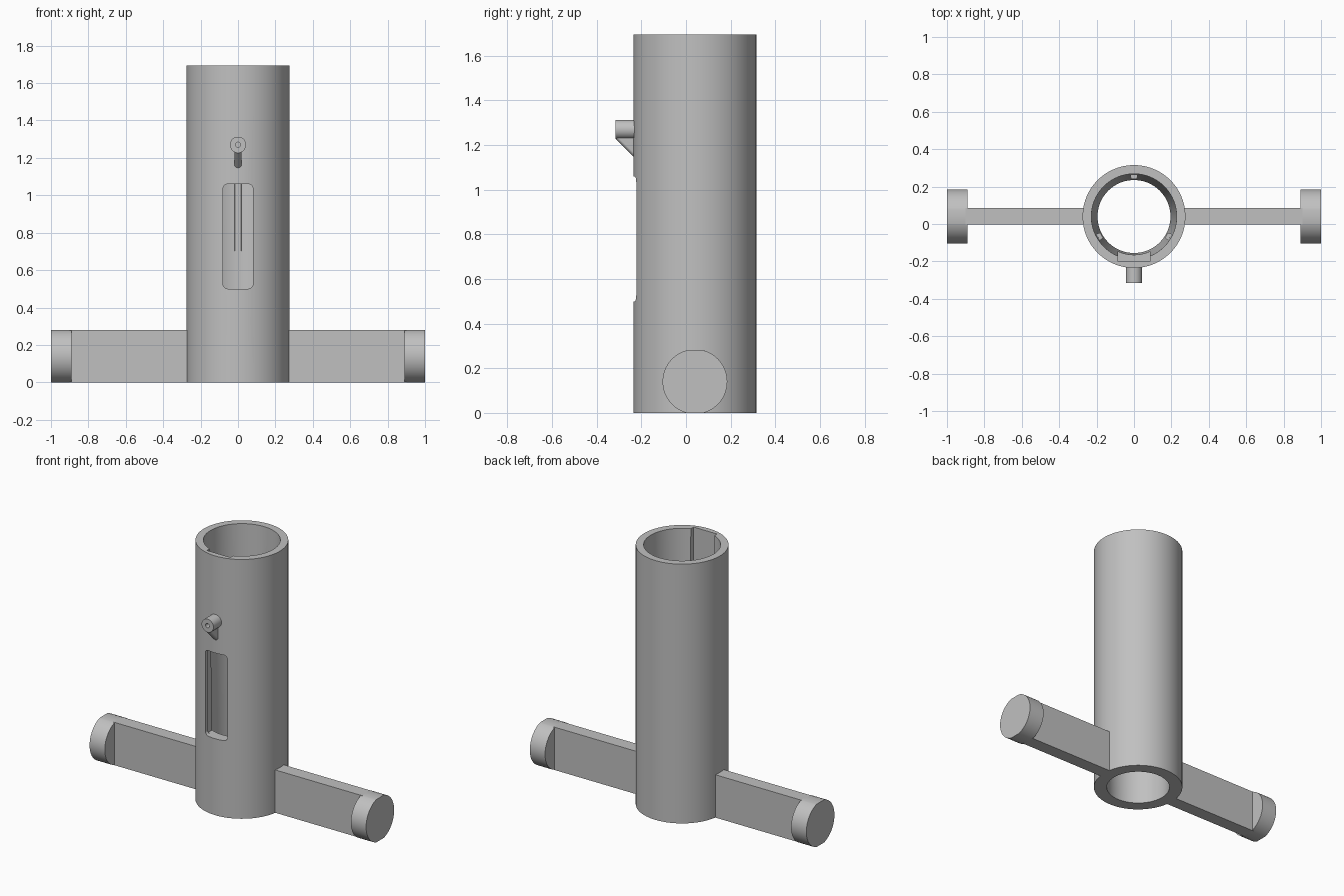
import bpy, bmesh, math
from mathutils import Matrix, Vector

if "Cube" in bpy.data.objects:
    bpy.data.objects.remove(bpy.data.objects["Cube"], do_unlink=True)

CY = 0.04          # tube axis position in y
HEIGHT = 1.695
SEG = 96

grey = bpy.data.materials.new("plain grey")
grey.use_nodes = True
grey.diffuse_color = (0.53, 0.53, 0.53, 1)
grey.node_tree.nodes["Principled BSDF"].inputs["Base Color"].default_value = (0.53, 0.53, 0.53, 1)


def finish(name, bm):
    bmesh.ops.recalc_face_normals(bm, faces=bm.faces)
    mesh = bpy.data.meshes.new(name)
    bm.to_mesh(mesh)
    bm.free()
    mesh.materials.append(grey)
    obj = bpy.data.objects.new(name, mesh)
    bpy.context.collection.objects.link(obj)
    return obj


def loft(name, rings, closed=False):
    """Skin matching rings; cap the ends, or join last to first."""
    bm = bmesh.new()
    loops = [[bm.verts.new(p) for p in ring] for ring in rings]
    n = len(loops[0])
    pairs = list(zip(loops, loops[1:] + loops[:1])) if closed else list(zip(loops, loops[1:]))
    for a, b in pairs:
        for i in range(n):
            j = (i + 1) % n
            bm.faces.new((a[i], a[j], b[j], b[i]))
    if not closed:
        bm.faces.new(loops[0])
        bm.faces.new(loops[-1])
    return finish(name, bm)


def box(name, lo, hi):
    bm = bmesh.new()
    bmesh.ops.create_cube(bm, size=1)
    for v in bm.verts:
        v.co = [l + (c + 0.5) * (h - l) for l, h, c in zip(lo, hi, v.co)]
    return finish(name, bm)


def circle(r, place, n=SEG):
    return [place(r * math.cos(2 * math.pi * i / n), r * math.sin(2 * math.pi * i / n)) for i in range(n)]


def cut(obj, cutter, operation="DIFFERENCE"):
    mod = obj.modifiers.new("cut", "BOOLEAN")
    mod.operation = operation
    mod.solver = "EXACT"
    mod.object = cutter
    cutter.hide_render = True
    bpy.context.view_layer.objects.active = obj
    bpy.ops.object.modifier_apply(modifier=mod.name)
    bpy.data.objects.remove(cutter, do_unlink=True)


def smooth(obj):
    bpy.ops.object.select_all(action="DESELECT")
    obj.select_set(True)
    bpy.context.view_layer.objects.active = obj
    bpy.ops.object.shade_smooth_by_angle(angle=math.radians(30))


# Tube with a bore that narrows towards the bottom
profile = [(0.275, 0), (0.275, HEIGHT), (0.228, HEIGHT), (0.195, 0)]
tube = loft("tube", [circle(r, lambda x, y, z=z: (x, y + CY, z)) for r, z in profile], closed=True)

# Flat pocket down the inside of the front wall
cut(tube, box("pocket_cutter", (-0.085, -0.2, 0.5), (0.085, -0.1, HEIGHT + 0.1)))


# Rounded window through the front wall
def window_outline(y, half=0.08, low=0.5, high=1.06, r=0.025):
    points = []
    for k, (sx, z) in enumerate([(1, high - r), (-1, high - r), (-1, low + r), (1, low + r)]):
        for i in range(7):
            a = math.pi / 2 * (k + i / 6)
            points.append((sx * (half - r) + r * math.cos(a), y, z + r * math.sin(a)))
    return points


cut(tube, loft("window_cutter", [window_outline(-0.4), window_outline(-0.1)]))
smooth(tube)

# Three guide ribs inside the bore
for number, degrees in enumerate((90, 210, 330), 1):
    turn = Matrix.Translation((0, CY, 0)) @ Matrix.Rotation(math.radians(degrees), 4, "Z")
    section = [(0.2, -0.016), (0.2, 0.016), (0.24, 0.023), (0.24, -0.023)]
    loft(f"guide_rib_{number}", [[turn @ Vector((x, y, z)) for x, y in section] for z in (0.1, 1.4)])

# Side arms, each ending in a disc trimmed flat at top and bottom
for side, s in (("left", 1), ("right", -1)):
    x0, x1 = sorted((s * 0.245, s * 0.9))
    box(f"{side}_arm", (x0, -0.003, 0), (x1, 0.085, 0.28))
    disc = loft(f"{side}_end_disc",
                [circle(0.145, lambda y, z, x=x: (x, y + CY, z + 0.14)) for x in (s * 0.89, s * 1.0)])
    cut(disc, box("trim", (-1.1, -0.5, 0), (1.1, 0.5, 0.28)), "INTERSECT")
    smooth(disc)

# Peg on the front with a small hole in its end
steps = [(0.043, -0.22), (0.043, -0.315), (0.014, -0.315), (0.014, -0.26)]
peg = loft("peg", [circle(r, lambda x, z, y=y: (x, y, z + 1.27), 48) for r, y in steps])
smooth(peg)


# Sloping round-bottomed brace under the peg
def brace_section(y, low):
    arc = [math.pi * (1 + i / 12) for i in range(13)]
    bottom = [(0.02 * math.cos(a), y, low + 0.02 * math.sin(a)) for a in arc]
    return bottom + [(0.02, y, 1.25), (-0.02, y, 1.25)]


smooth(loft("peg_brace", [brace_section(-0.314, 1.246), brace_section(-0.22, 1.152)]))
